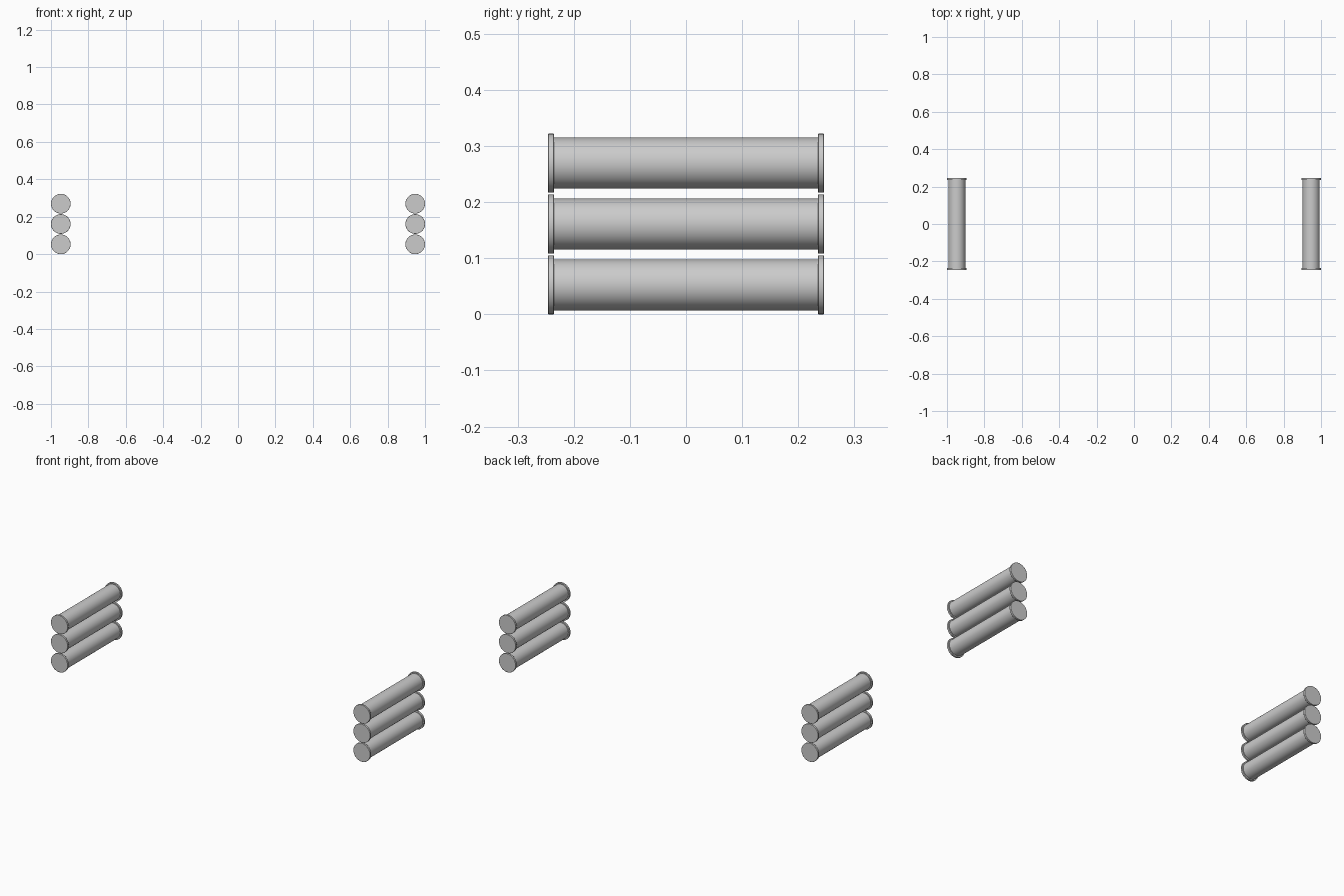
import bpy, math

if "Cube" in bpy.data.objects:
    bpy.data.objects.remove(bpy.data.objects["Cube"])

X = 0.9475
LEVELS = (0.0525, 0.161, 0.2695)
HALF_LENGTH = 0.246
FLANGE_R, FLANGE_T = 0.0525, 0.011
TUBE_R = 0.0455


def cylinder(name, radius, length, loc, bevel=0.0):
    # Cylinder lying along y
    bpy.ops.mesh.primitive_cylinder_add(vertices=64, radius=radius, depth=length,
                                        location=loc, rotation=(math.pi / 2, 0, 0))
    ob = bpy.context.object
    ob.name = name
    if bevel:
        mod = ob.modifiers.new("edge_round", 'BEVEL')
        mod.width = bevel
        mod.segments = 2
        mod.limit_method = 'ANGLE'
        mod.angle_limit = math.radians(40)
    bpy.ops.object.shade_smooth_by_angle(angle=math.radians(35))
    return ob


# Two stacks of three flanged rollers
for side, sx in (("left", -1), ("right", 1)):
    for i, z in enumerate(LEVELS, 1):
        tag = f"{side}_{i}"
        # Roller body, ending inside the flanges
        cylinder(f"roller_{tag}", TUBE_R, 2 * (HALF_LENGTH - FLANGE_T / 2), (sx * X, 0, z))
        # End flanges
        for end, sy in (("front", -1), ("back", 1)):
            cylinder(f"flange_{tag}_{end}", FLANGE_R, FLANGE_T,
                     (sx * X, sy * (HALF_LENGTH - FLANGE_T / 2), z), bevel=0.0012)
